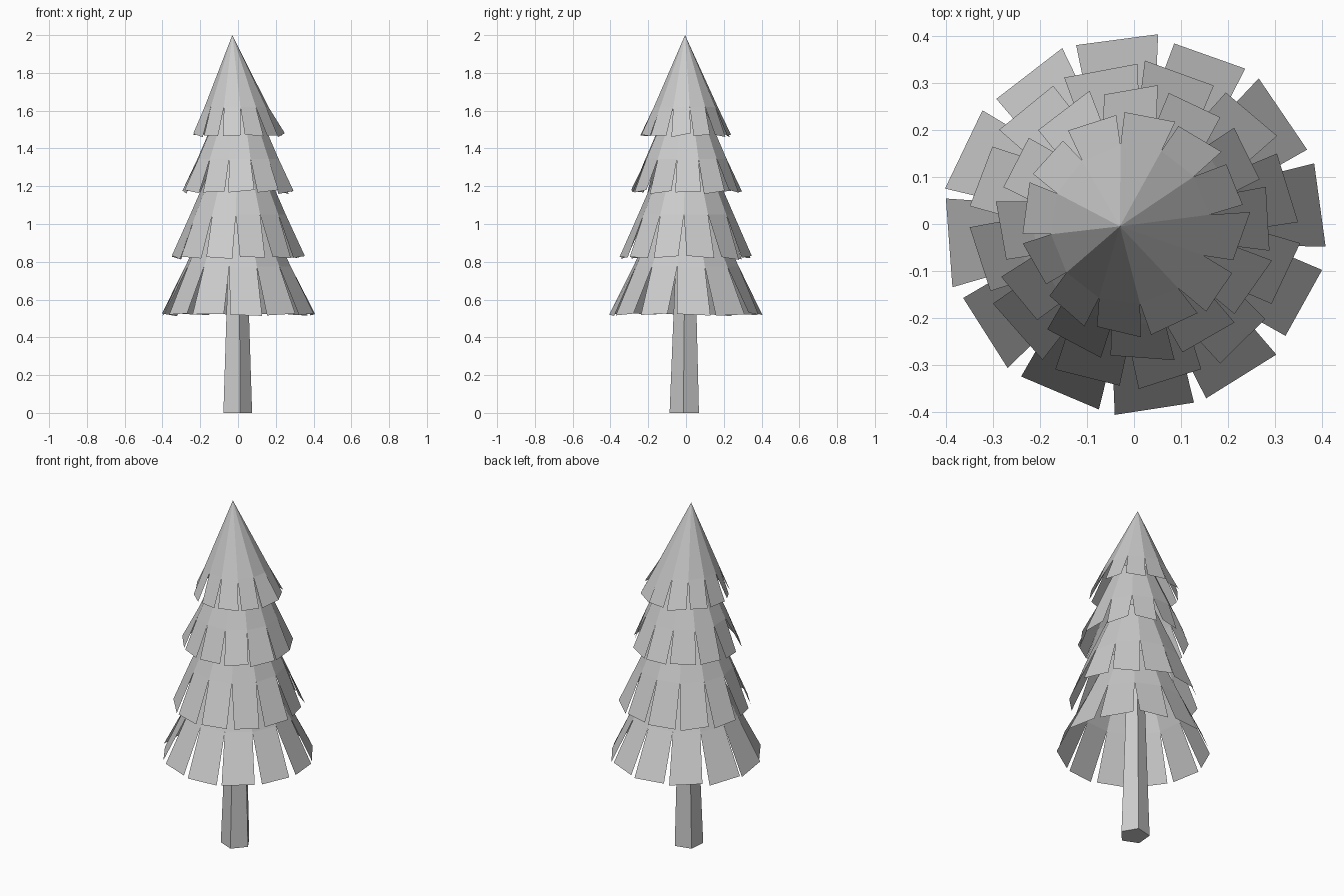
import bpy, bmesh, random
from math import sin, cos, radians
from mathutils import Vector

cube = bpy.data.objects.get("Cube")
if cube:
    bpy.data.objects.remove(cube, do_unlink=True)
random.seed(4)

grey = bpy.data.materials.new("plain_grey")
grey.use_nodes = True
grey.diffuse_color = (0.6, 0.6, 0.6, 1)
grey.node_tree.nodes["Principled BSDF"].inputs["Base Color"].default_value = grey.diffuse_color

SIDES = 12
STEP = 360 / SIDES


def polar(r, deg, z):
    return Vector((r * cos(radians(deg)), r * sin(radians(deg)), z))


def ring(bm, sides, r, z, start, centre=(0, 0)):
    shift = Vector((*centre, 0))
    return [bm.verts.new(polar(r, start + i * 360 / sides, z) + shift) for i in range(sides)]


def bridge(bm, low, high):
    n = len(low)
    for i in range(n):
        j = (i + 1) % n
        bm.faces.new((low[i], low[j], high[j], high[i]))


def finish(bm, name):
    mesh = bpy.data.meshes.new(name)
    bm.to_mesh(mesh)
    bm.free()
    mesh.materials.append(grey)
    obj = bpy.data.objects.new(name, mesh)
    bpy.context.collection.objects.link(obj)


def foliage_tier(name, top, root, hem, turn):
    """Open cone (top to root) with separate flaps down to the hem; turn is a flap's mid angle."""
    bm = bmesh.new()
    start = turn - STEP / 2
    if top[0] == 0:
        # pointed crown, leaning slightly sideways
        base = ring(bm, SIDES, *root, start, (-0.008, -0.001))
        tip = bm.verts.new((-0.03, -0.005, top[1]))
        for i in range(SIDES):
            bm.faces.new((base[i], base[(i + 1) % SIDES], tip))
    else:
        base = ring(bm, SIDES, *root, start)
        bridge(bm, base, ring(bm, SIDES, *top, start))
    # flaps, each a little uneven
    r, z = hem
    for i in range(SIDES):
        mid = turn + i * STEP + random.uniform(-1, 1)
        half = random.uniform(11.2, 13.6)
        tilt = random.uniform(-0.008, 0.008)
        corners = []
        for side in (-1, 1):
            reach = r + side * tilt + random.uniform(-0.005, 0.005)
            drop = z + side * tilt + random.uniform(-0.006, 0.006)
            corners.append(bm.verts.new(polar(reach, mid + side * half, drop)))
        bm.faces.new((corners[0], corners[1], base[(i + 1) % SIDES], base[i]))
    finish(bm, name)


# each tier: (radius, height) of its top, slit roots and hem, then turn
foliage_tier("crown_tier", (0, 2.0), (0.17, 1.62), (0.237, 1.47), 22)
foliage_tier("upper_tier", (0.108, 1.6), (0.22, 1.345), (0.293, 1.172), 2.5)
foliage_tier("middle_tier", (0.125, 1.345), (0.253, 1.05), (0.346, 0.823), 12.5)
foliage_tier("lower_tier", (0.155, 1.05), (0.283, 0.775), (0.404, 0.521), 5.6)

# tapered five-sided trunk
bm = bmesh.new()
foot = ring(bm, 5, 0.082, 0, -77, (-0.007, -0.007))
head = ring(bm, 5, 0.048, 1.0, -77, (-0.005, 0))
bridge(bm, foot, head)
bm.faces.new(foot[::-1])
bm.faces.new(head)
finish(bm, "trunk")
